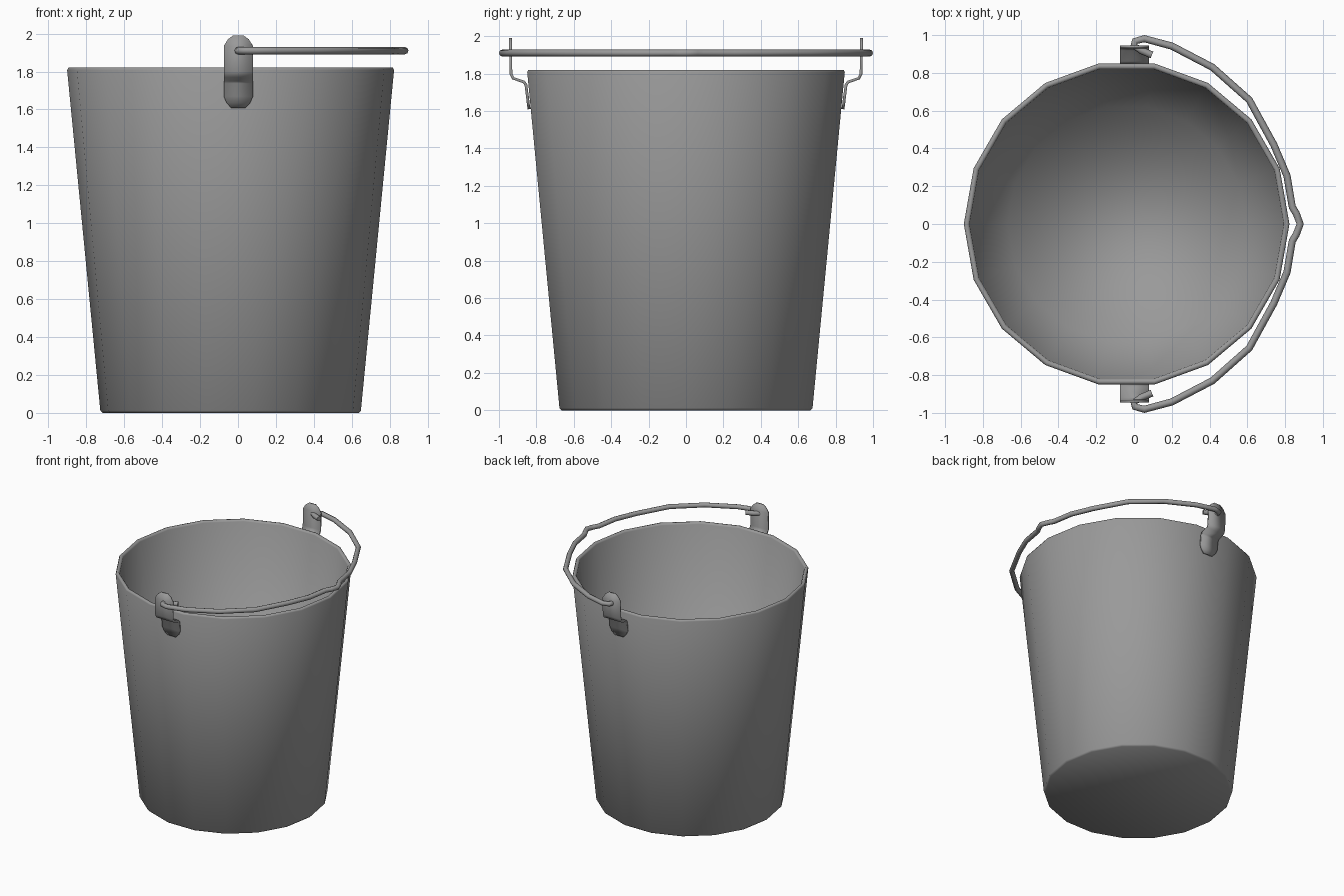
import bpy, math

if "Cube" in bpy.data.objects:
    bpy.data.objects.remove(bpy.data.objects["Cube"])

# Dark grey metal
metal = bpy.data.materials.new("dark_metal")
metal.diffuse_color = (0.32, 0.32, 0.32, 1)
metal.use_nodes = True
metal.node_tree.nodes["Principled BSDF"].inputs["Base Color"].default_value = metal.diffuse_color

def make_mesh(name, verts, faces):
    me = bpy.data.meshes.new(name)
    me.from_pydata(verts, [], faces)
    ob = bpy.data.objects.new(name, me)
    bpy.context.collection.objects.link(ob)
    return ob

def select(ob):
    bpy.ops.object.select_all(action='DESELECT')
    ob.select_set(True)
    bpy.context.view_layer.objects.active = ob

def finish(ob, deg):
    ob.data.materials.append(metal)
    select(ob)
    bpy.ops.object.shade_smooth_by_angle(angle=math.radians(deg))

# Bucket: 18-sided turned profile (radius, height), from underside to inner floor
N, CX = 18, -0.039
profile = [(0.675, 0.0), (0.687, 0.012), (0.862, 1.808), (0.856, 1.82),
           (0.84, 1.82), (0.832, 1.808), (0.63, 0.04)]
verts = [(CX + r * math.cos(2 * math.pi * k / N), r * math.sin(2 * math.pi * k / N), z)
         for r, z in profile for k in range(N)]
faces = [(i * N + k, i * N + (k + 1) % N, (i + 1) * N + (k + 1) % N, (i + 1) * N + k)
         for i in range(len(profile) - 1) for k in range(N)]
last = (len(profile) - 1) * N
faces += [tuple(reversed(range(N))), tuple(range(last, last + N))]
finish(make_mesh("bucket_body", verts, faces), 100)

# Ears: bent strips with rounded ends, stations of (y, z, half width)
strip = [(0.839, 1.61, 0.038), (0.843, 1.635, 0.062), (0.847, 1.67, 0.077),
         (0.856, 1.74, 0.077), (0.866, 1.755, 0.077), (0.924, 1.775, 0.077),
         (0.936, 1.80, 0.077), (0.938, 1.935, 0.077), (0.938, 1.97, 0.055),
         (0.938, 1.99, 0.028)]
for side, label in ((1, "back"), (-1, "front")):
    v = [(0.002 + s * w, side * y, z) for y, z, w in strip for s in (-1, 1)]
    f = [(2 * i, 2 * i + 1, 2 * i + 3, 2 * i + 2)[::-side] for i in range(len(strip) - 1)]
    ear = make_mesh("ear_" + label, v, f)
    mod = ear.modifiers.new("thickness", 'SOLIDIFY')
    mod.thickness, mod.offset = 0.015, 0
    finish(ear, 80)

# Wire handle: half path mirrored in y, hooked through both ears
half = [(0.095, 0.895), (0.04, 0.918), (-0.002, 0.945), (0.005, 0.968), (0.055, 0.981),
        (0.20, 0.942), (0.415, 0.83), (0.61, 0.657), (0.74, 0.42),
        (0.81, 0.255), (0.838, 0.09), (0.859, 0.055)]
path = half + [(0.88, 0.0)] + [(x, -y) for x, y in reversed(half)]
cu = bpy.data.curves.new("handle", 'CURVE')
cu.dimensions = '3D'
cu.bevel_depth, cu.bevel_resolution, cu.use_fill_caps = 0.019, 2, True
sp = cu.splines.new('POLY')
sp.points.add(len(path) - 1)
for p, (x, y) in zip(sp.points, path):
    p.co = (x, y, 1.91, 1)
handle = bpy.data.objects.new("handle", cu)
bpy.context.collection.objects.link(handle)
select(handle)
bpy.ops.object.convert(target='MESH')
finish(bpy.context.view_layer.objects.active, 60)
